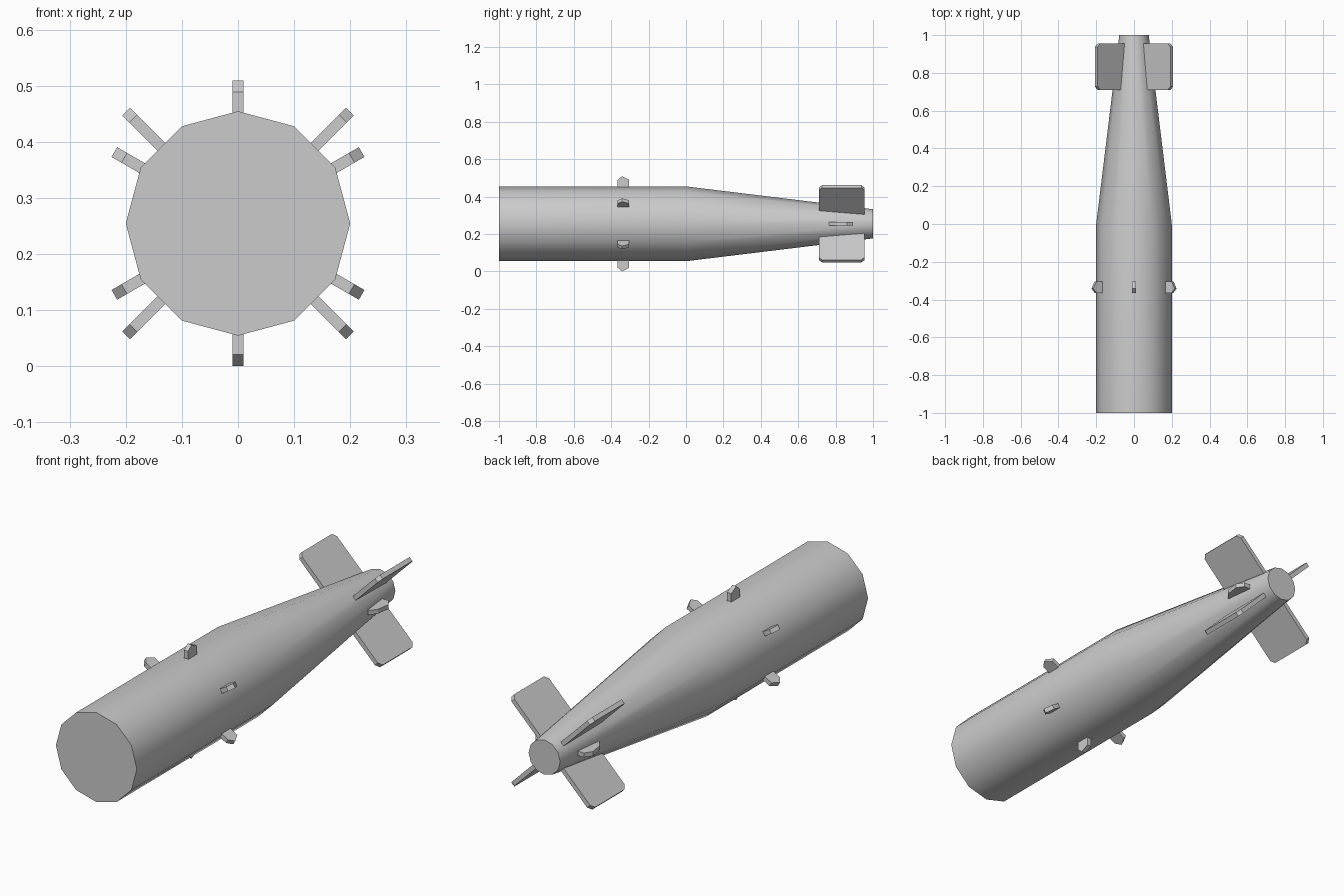
import bpy, bmesh, math
from mathutils import Vector

if "Cube" in bpy.data.objects:
    bpy.data.objects.remove(bpy.data.objects["Cube"])

CZ = 0.2545   # height of the body axis
SIDES = 12


def make_object(name, bm):
    bmesh.ops.recalc_face_normals(bm, faces=bm.faces)
    mesh = bpy.data.meshes.new(name)
    bm.to_mesh(mesh)
    bm.free()
    obj = bpy.data.objects.new(name, mesh)
    bpy.context.collection.objects.link(obj)
    return obj


def lathe(name, profile):
    """Closed 12-sided body along y from (y, radius) rings."""
    bm = bmesh.new()
    rings = []
    for y, r in profile:
        angles = [2 * math.pi * i / SIDES for i in range(SIDES)]
        rings.append([bm.verts.new((r * math.cos(a), y, CZ + r * math.sin(a))) for a in angles])
    for a, b in zip(rings, rings[1:]):
        for i in range(SIDES):
            j = (i + 1) % SIDES
            bm.faces.new((a[i], a[j], b[j], b[i]))
    bm.faces.new(rings[0])
    bm.faces.new(rings[-1])
    return make_object(name, bm)


def radial_plate(name, profile, degrees, thickness=0.02):
    """Flat plate from a (y, radius) outline, standing out from the axis."""
    a = math.radians(degrees)
    out = Vector((math.cos(a), 0, math.sin(a)))
    side = Vector((-math.sin(a), 0, math.cos(a))) * thickness / 2
    bm = bmesh.new()
    loops = []
    for s in (-1, 1):
        loops.append([bm.verts.new(Vector((0, y, CZ)) + out * r + side * s) for y, r in profile])
    n = len(profile)
    for loop in loops:
        bm.faces.new(loop)
    for i in range(n):
        j = (i + 1) % n
        bm.faces.new((loops[0][i], loops[0][j], loops[1][j], loops[1][i]))
    return make_object(name, bm)


# Body: straight front half, tapered tail
body = lathe("body", [(-1, 0.2), (0, 0.2), (1, 0.078)])
bpy.context.view_layer.objects.active = body
body.select_set(True)
bpy.ops.object.shade_smooth_by_angle(angle=math.radians(35))
body.select_set(False)

# Six small pointed lugs around the front half
lug = [(-0.366, 0.18), (-0.366, 0.234), (-0.342, 0.2545), (-0.304, 0.236), (-0.304, 0.18)]
for i in range(6):
    radial_plate(f"lug_{i + 1}", lug, 30 + 60 * i)

# Four large tail fins with clipped outer corners
fin = [(0.71, 0.07), (0.71, 0.264), (0.728, 0.282), (0.937, 0.282), (0.955, 0.264), (0.955, 0.07)]
for i in range(4):
    radial_plate(f"tail_fin_{i + 1}", fin, 45 + 90 * i)

# Small side fins between the large ones
small = [(0.765, 0.08), (0.765, 0.108), (0.80, 0.133), (0.86, 0.142), (0.892, 0.12), (0.892, 0.08)]
for name, angle in (("right_small_fin", 0), ("left_small_fin", 180)):
    radial_plate(name, small, angle)
